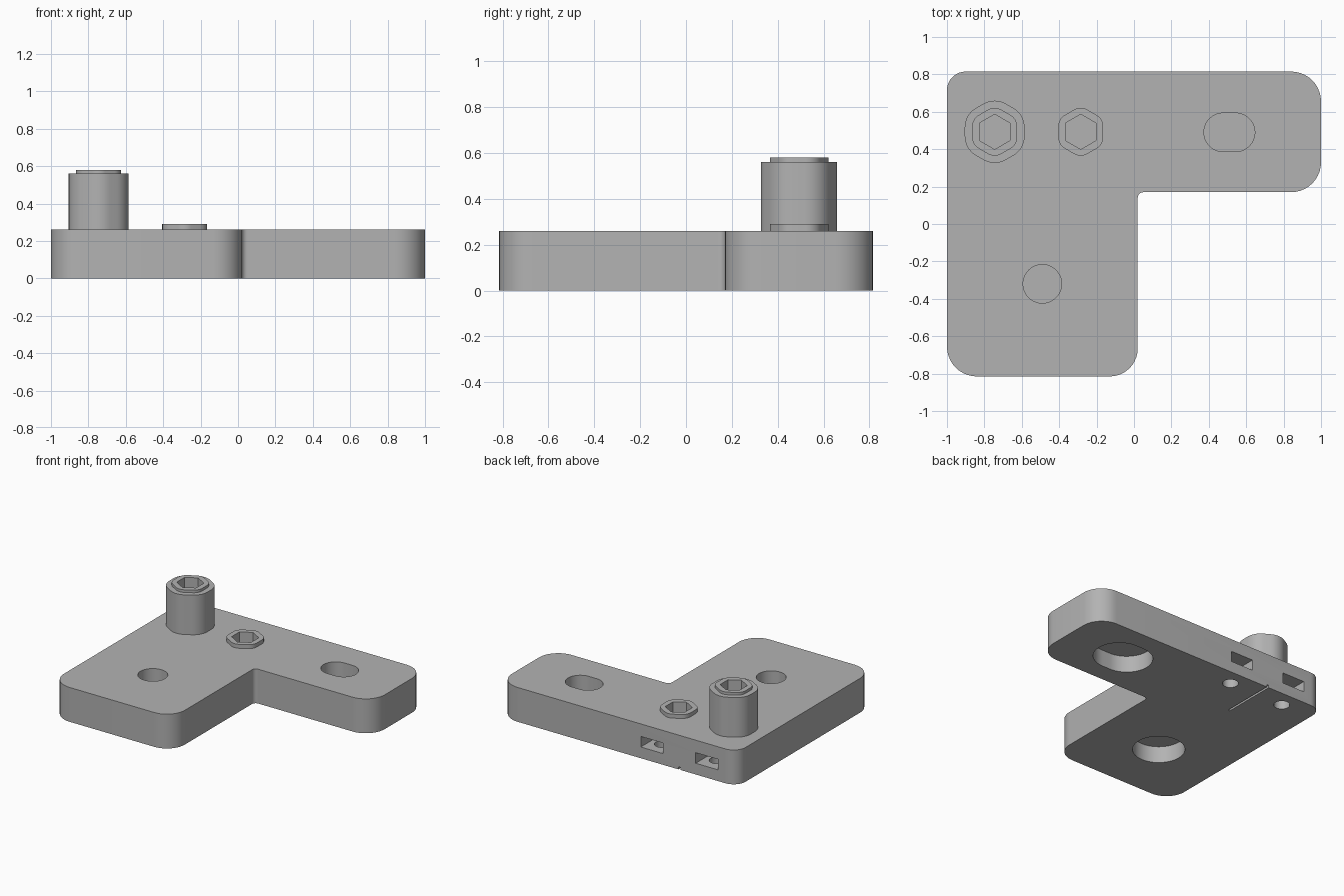
import bpy, bmesh, math
from mathutils import Vector

if "Cube" in bpy.data.objects:
    bpy.data.objects.remove(bpy.data.objects["Cube"])

grey = bpy.data.materials.new("grey_plastic")
grey.use_nodes = True
grey.diffuse_color = (0.45, 0.45, 0.45, 1)
grey.node_tree.nodes["Principled BSDF"].inputs["Base Color"].default_value = grey.diffuse_color


def rounded(corners, steps=10):
    """Fillet a counter-clockwise outline given as (x, y, radius) corners."""
    out = []
    for i, (x, y, r) in enumerate(corners):
        p = Vector((x, y))
        if r == 0:
            out.append(p)
            continue
        u = (Vector(corners[i - 1][:2]) - p).normalized()
        v = (Vector(corners[(i + 1) % len(corners)][:2]) - p).normalized()
        half = u.angle(v) / 2
        centre = p + (u + v).normalized() * r / math.sin(half)
        start = p + u * r / math.tan(half) - centre
        turn = math.copysign(math.pi - 2 * half, v.cross(u))
        for k in range(steps + 1):
            a = turn * k / steps
            c, s = math.cos(a), math.sin(a)
            q = centre + Vector((c * start.x - s * start.y, s * start.x + c * start.y))
            if not out or (q - out[-1]).length > 1e-5:
                out.append(q)
    if (out[0] - out[-1]).length < 1e-5:
        out.pop()
    return out


def hexagon(cx, cy, apothem, r=0.0):
    """Hexagon with its points along y and optional corner radius."""
    size = apothem / math.cos(math.pi / 6)
    angles = [math.radians(30 + 60 * k) for k in range(6)]
    return rounded([(cx + size * math.cos(a), cy + size * math.sin(a), r) for a in angles])


def box(cx, cy, hx, hy, r=0.0):
    return rounded([(cx + sx * hx, cy + sy * hy, r)
                    for sx, sy in ((-1, -1), (1, -1), (1, 1), (-1, 1))], 16)


def prism(name, outline, z0, z1):
    bm = bmesh.new()
    face = bm.faces.new([bm.verts.new((p.x, p.y, z0)) for p in outline])
    top = bmesh.ops.extrude_face_region(bm, geom=[face])["geom"]
    bmesh.ops.translate(bm, vec=(0, 0, z1 - z0),
                        verts=[g for g in top if isinstance(g, bmesh.types.BMVert)])
    bmesh.ops.recalc_face_normals(bm, faces=bm.faces)
    mesh = bpy.data.meshes.new(name)
    bm.to_mesh(mesh)
    bm.free()
    mesh.materials.append(grey)
    obj = bpy.data.objects.new(name, mesh)
    bpy.context.collection.objects.link(obj)
    return obj


def combine(target, outline, z0, z1, operation="DIFFERENCE"):
    """Cut a prism from the target, or join one to it."""
    tool = prism("tool", outline, z0, z1)
    mod = target.modifiers.new("boolean", "BOOLEAN")
    mod.operation, mod.solver, mod.object = operation, "EXACT", tool
    bpy.context.view_layer.objects.active = target
    bpy.ops.object.modifier_apply(modifier=mod.name)
    bpy.data.objects.remove(tool)


# L-shaped plate
H, BACK = 0.26, 0.815
plate = prism("bracket_plate", rounded([
    (-1, -BACK, 0.16), (0.02, -BACK, 0.15), (0.02, 0.17, 0.03),
    (1, 0.17, 0.16), (1, BACK, 0.16), (-1, BACK, 0.10)]), 0, H)

# Mounting holes, each above a wide recess and separated by a thin web
for cx, cy, stretch in ((-0.49, -0.32, 0.0), (0.51, 0.49, 0.033)):
    combine(plate, box(cx, cy, 0.103 + stretch, 0.103, 0.103), 0.14, H + 0.1)
    combine(plate, box(cx, cy, 0.18 + stretch, 0.18, 0.18), -0.1, 0.125)

# Hexagonal bosses with a stepped rim and a hexagonal socket
bosses = (("tall_boss", -0.745, 0.56, 0.58), ("short_boss", -0.285, H, 0.29))
for name, cx, shoulder, top in bosses:
    cy = 0.493
    rim = hexagon(cx, cy, 0.12, 0.07)
    socket = hexagon(cx, cy, 0.081)
    boss = prism(name, rim, H, top)
    if shoulder > H:
        combine(boss, hexagon(cx, cy, 0.16, 0.12), H, shoulder, "UNION")
    combine(boss, socket, H - 0.1, top + 0.1)
    combine(plate, socket, 0.2, H + 0.1)
    # Rear nut slot and the release hole beneath it
    combine(plate, box(cx, 0.75, 0.093, 0.25), 0.085, 0.165)
    combine(plate, box(cx, 0.69, 0.055, 0.055, 0.055), -0.1, 0.12)
    boss.select_set(True)

# Thin relief groove underneath, between the slots
combine(plate, box(-0.515, 0.65, 0.008, 0.25), -0.1, 0.02)

plate.select_set(True)
bpy.context.view_layer.objects.active = plate
bpy.ops.object.shade_smooth_by_angle(angle=math.radians(30))
